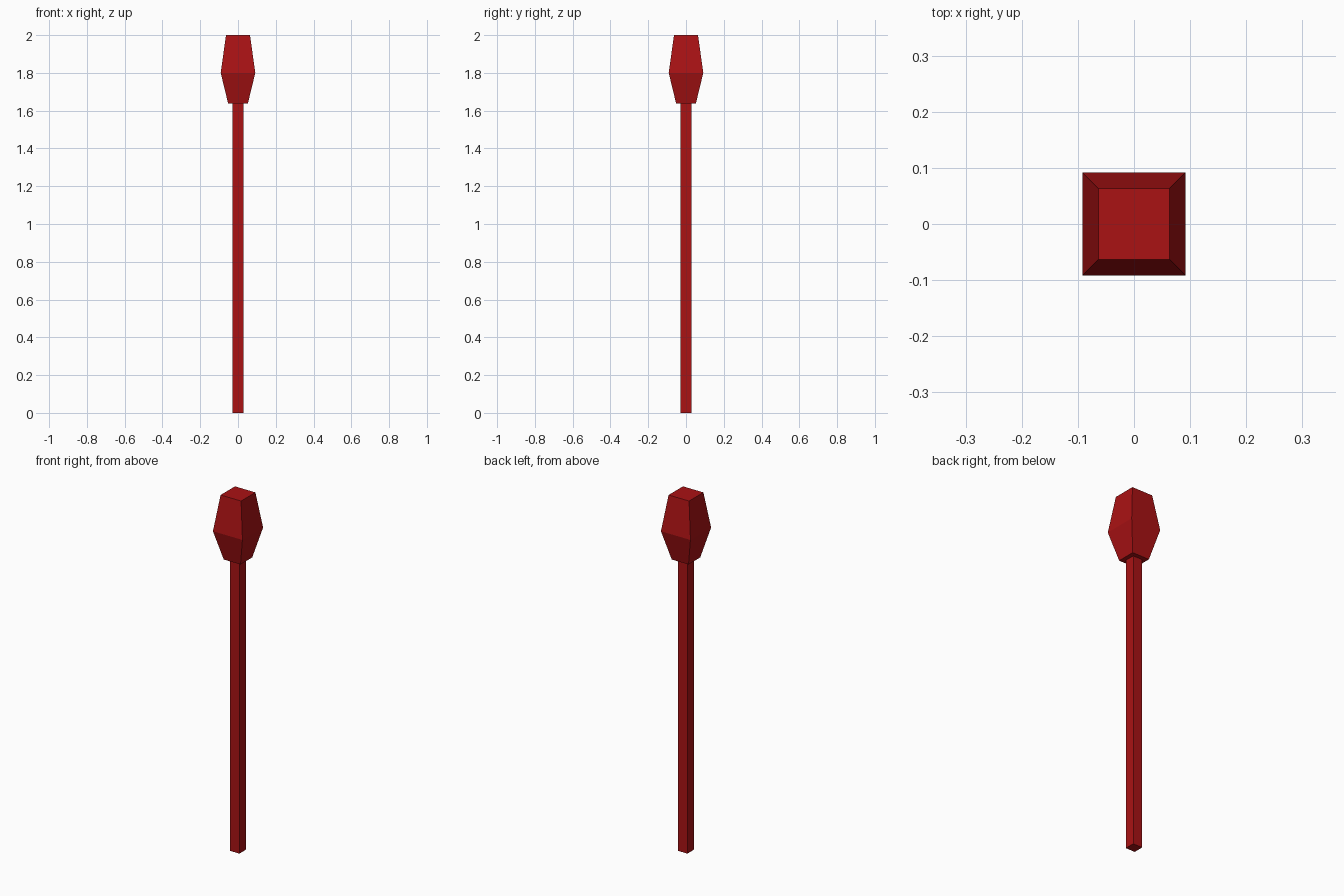
import bpy, bmesh

if "Cube" in bpy.data.objects:
    bpy.data.objects.remove(bpy.data.objects["Cube"])

red = bpy.data.materials.new("dark_red")
red.diffuse_color = (0.4, 0.006, 0.007, 1)
red.use_nodes = True
red.node_tree.nodes["Principled BSDF"].inputs["Base Color"].default_value = red.diffuse_color


def square_loft(name, profile):
    """Closed square-section solid through (half_width, z) levels."""
    bm = bmesh.new()
    rings = [[bm.verts.new((sx * h, sy * h, z))
              for sx, sy in ((-1, -1), (1, -1), (1, 1), (-1, 1))]
             for h, z in profile]
    for low, high in zip(rings, rings[1:]):
        for i in range(4):
            j = (i + 1) % 4
            bm.faces.new((low[i], low[j], high[j], high[i]))
    bm.faces.new(rings[0][::-1])
    bm.faces.new(rings[-1])
    mesh = bpy.data.meshes.new(name)
    bm.to_mesh(mesh)
    bm.free()
    mesh.materials.append(red)
    obj = bpy.data.objects.new(name, mesh)
    bpy.context.collection.objects.link(obj)
    return obj


# Long square shaft
square_loft("shaft", [(0.0285, 0), (0.0285, 1.64)])

# Faceted head, widest below its middle
square_loft("head", [(0.052, 1.637), (0.0915, 1.80), (0.0635, 2.0)])
